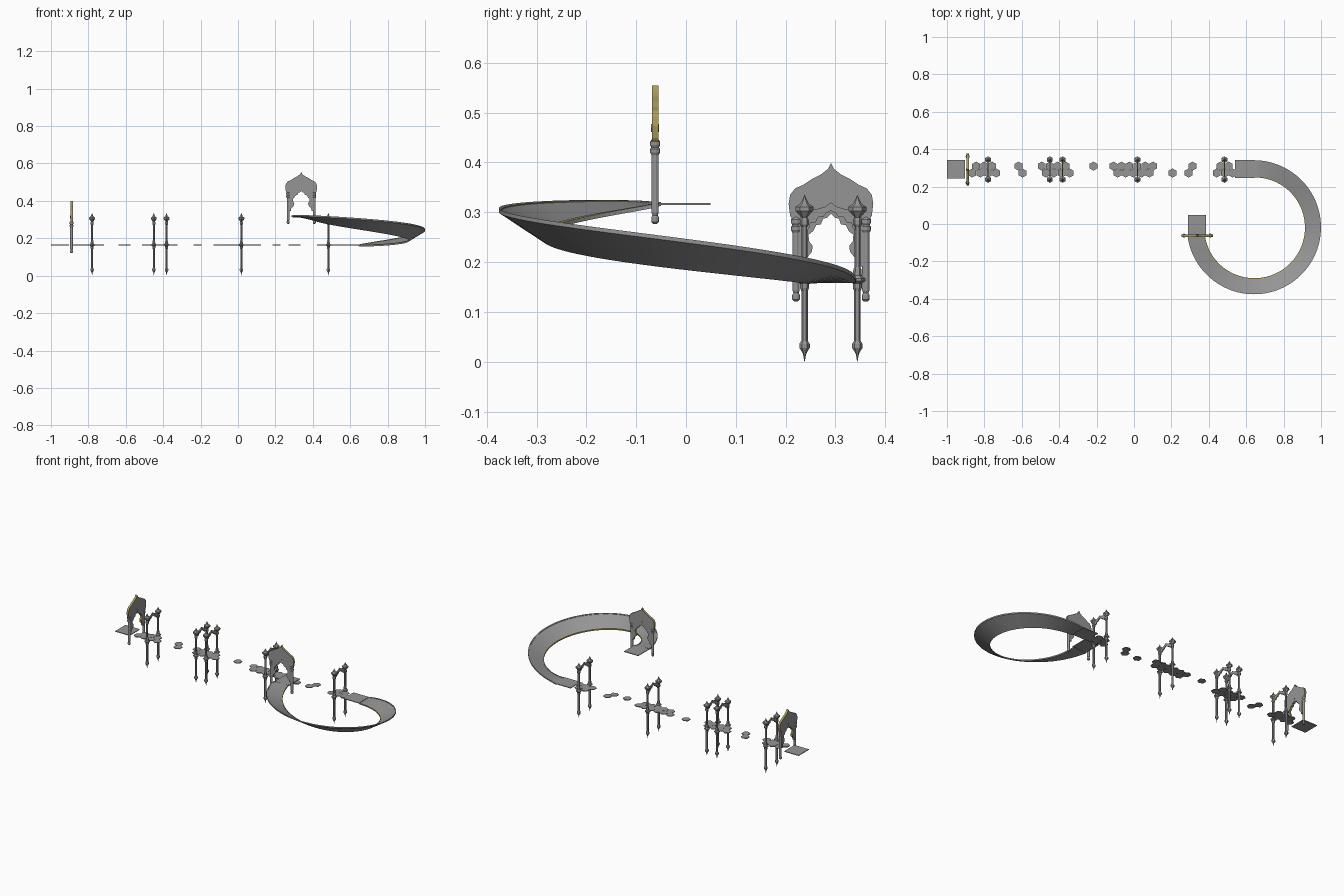
import bpy, bmesh
from math import sin, cos, pi, radians
from mathutils import Matrix

if "Cube" in bpy.data.objects:
    bpy.data.objects.remove(bpy.data.objects["Cube"])

def mat(name, col):
    m = bpy.data.materials.new(name)
    m.diffuse_color = col
    m.use_nodes = True
    m.node_tree.nodes["Principled BSDF"].inputs["Base Color"].default_value = m.diffuse_color
    return m

GREY = mat("stone_grey", (0.3, 0.3, 0.3, 1))
GOLD = mat("gold_trim", (0.40, 0.33, 0.10, 1))

def finish(bm, name, M=Matrix(), mats=(GREY,)):
    bmesh.ops.recalc_face_normals(bm, faces=bm.faces)
    bm.transform(M)
    me = bpy.data.meshes.new(name)
    bm.to_mesh(me)
    bm.free()
    for m in mats:
        me.materials.append(m)
    ob = bpy.data.objects.new(name, me)
    bpy.context.collection.objects.link(ob)
    return ob

def prism(name, pts, thick, M):
    """Outline in the xz plane, extruded along y; the rim is gold."""
    bm = bmesh.new()
    f = bm.faces.new([bm.verts.new((x, -thick / 2, z)) for x, z in pts])
    r = bmesh.ops.extrude_face_region(bm, geom=[f])
    bmesh.ops.translate(bm, vec=(0, thick, 0),
                        verts=[v for v in r["geom"] if isinstance(v, bmesh.types.BMVert)])
    bm.normal_update()
    for f in bm.faces:
        f.material_index = 0 if abs(f.normal.y) > 0.5 else 1
    return finish(bm, name, M, (GREY, GOLD))

def mirrored(half):
    return half + [(-x, z) for x, z in reversed(half[1:-1])]

def lathe(name, prof, sides, M):
    bm = bmesh.new()
    rings = [[bm.verts.new((r * cos(2 * pi * (i + .5) / sides), r * sin(2 * pi * (i + .5) / sides), z))
              for i in range(sides)] for r, z in prof]
    for a, b in zip(rings, rings[1:]):
        for i in range(sides):
            j = (i + 1) % sides
            bm.faces.new((a[i], a[j], b[j], b[i]))
    bm.faces.new(rings[0])
    bm.faces.new(rings[-1])
    return finish(bm, name, M)

def slab(name, x0, x1, y0, y1, top, t=0.004):
    bm = bmesh.new()
    bmesh.ops.create_cube(bm, size=1)
    return finish(bm, name, Matrix.Translation(((x0 + x1) / 2, (y0 + y1) / 2, top - t / 2))
                  @ Matrix.Diagonal((x1 - x0, y1 - y0, t, 1)))

YC, DECK, END = 0.291, 0.166, 0.319
QUARTER = Matrix.Rotation(pi / 2, 4, 'Z')

# square landings
slab("start_landing", -1, -0.903, 0.244, 0.342, DECK)
slab("middle_landing", 0.54, 0.645, 0.247, 0.342, DECK)
slab("end_landing", 0.288, 0.384, -0.057, 0.049, END)

# hexagonal stepping tiles in two staggered rows
ROW_A = [-.844, -.801, -.759, -.617, -.493, -.45, -.408, -.365, -.217,
         -.11, -.067, -.025, .0175, .06, .102, .313, .463, .506]
ROW_B = [-.865, -.822, -.78, -.737, -.596, -.471, -.429, -.386, -.344,
         -.088, -.045, -.003, .04, .082, .206, .292, .442, .485, .527]
for y, row in ((YC + .0184, ROW_A), (YC - .0184, ROW_B)):
    for x in row:
        lathe("hex_tile", [(.0242, DECK - .004), (.0242, DECK)], 6,
              Matrix.Translation((x, y, 0)))

# paired lantern posts joined by a small scalloped arch
POST = [(.0004, 0), (.003, .015), (.006, .021), (.0105, .028), (.0105, .036), (.0065, .042),
        (.0065, .142), (.009, .148), (.009, .157), (.016, .162), (.016, .167), (.009, .173),
        (.008, .186), (.006, .19), (.006, .27), (.0095, .275), (.0095, .285), (.007, .29),
        (.018, .303), (.018, .311), (.009, .317), (.0045, .325), (.0004, .335)]
ARCH = mirrored([(0, .32), (.012, .311), (.03, .306), (.05, .302), (.05, .262), (.044, .268),
                 (.041, .28), (.031, .28), (.026, .29), (.015, .291), (.01, .298), (0, .303)])
for x in (-.78, -.45, -.382, .018, .483):
    for s in (-1, 1):
        lathe("lantern_post", POST, 6, Matrix.Translation((x, YC + s * .053, 0)))
    prism("post_arch", ARCH, .006, Matrix.Translation((x, YC, 0)) @ QUARTER)

# pointed gateways with scalloped openings
GATE = mirrored([(0, .278), (.006, .266), (.02, .255), (.038, .246), (.056, .234), (.072, .227),
                 (.082, .214), (.085, .196), (.082, .172), (.076, .162), (.065, .16), (.065, .07),
                 (.055, .07), (.053, .085), (.046, .09), (.038, .1), (.037, .112), (.044, .121),
                 (.045, .134), (.036, .141), (.03, .153), (.02, .155), (.016, .166),
                 (.008, .168), (0, .176)])
PILLAR = [(.004, 0), (.008, .004), (.008, .013), (.0055, .017), (.0075, .022), (.0075, .138),
          (.0105, .143), (.0105, .15), (.008, .153), (.0105, .158), (.0105, .165), (.006, .17)]

def gate(M):
    prism("gate_panel", GATE, .013, M)
    for s in (-1, 1):
        lathe("gate_pillar", PILLAR, 12, M @ Matrix.Translation((s * .07, 0, 0)))
    prism("gate_diamond", [(0, .2), (.006, .192), (0, .184), (-.006, .192)], .016, M)

gate(Matrix.Translation((-.89, YC, .121)) @ QUARTER)
gate(Matrix.Translation((.338, -.062, .277)))

# banked spiral ramp with raised curbs
SECTION = [(-1, -.006), (1, -.006), (1, .002), (.88, .002), (.88, 0),
           (-.88, 0), (-.88, .002), (-1, .002)]
CX, CY, R, HALF, N = .642, -.018, .3125, .0465, 80
bm = bmesh.new()
rings = []
for i in range(N + 1):
    t = i / N
    s = 3 * t
    a = radians(90 - 263 * t)
    zc = DECK - .002 + .054 * s + .0025 * s * (s - 1) - .0037 * s * (s - 1) * (s - 2)
    bank = max(0, sin(pi * t)) ** .7
    half = HALF - .004 * bank
    ring = []
    for u, h in SECTION:
        r = R + .0025 * bank + u * half
        ring.append(bm.verts.new((CX + r * cos(a), CY + r * sin(a), zc + .03 * bank * u + h)))
    rings.append(ring)
k = len(SECTION)
for a, b in zip(rings, rings[1:]):
    for i in range(k):
        j = (i + 1) % k
        f = bm.faces.new((a[i], a[j], b[j], b[i]))
        f.material_index = 1 if i in (3, 6) else 0
bm.faces.new(rings[0])
bm.faces.new(rings[-1])
finish(bm, "spiral_ramp", mats=(GREY, GOLD))
